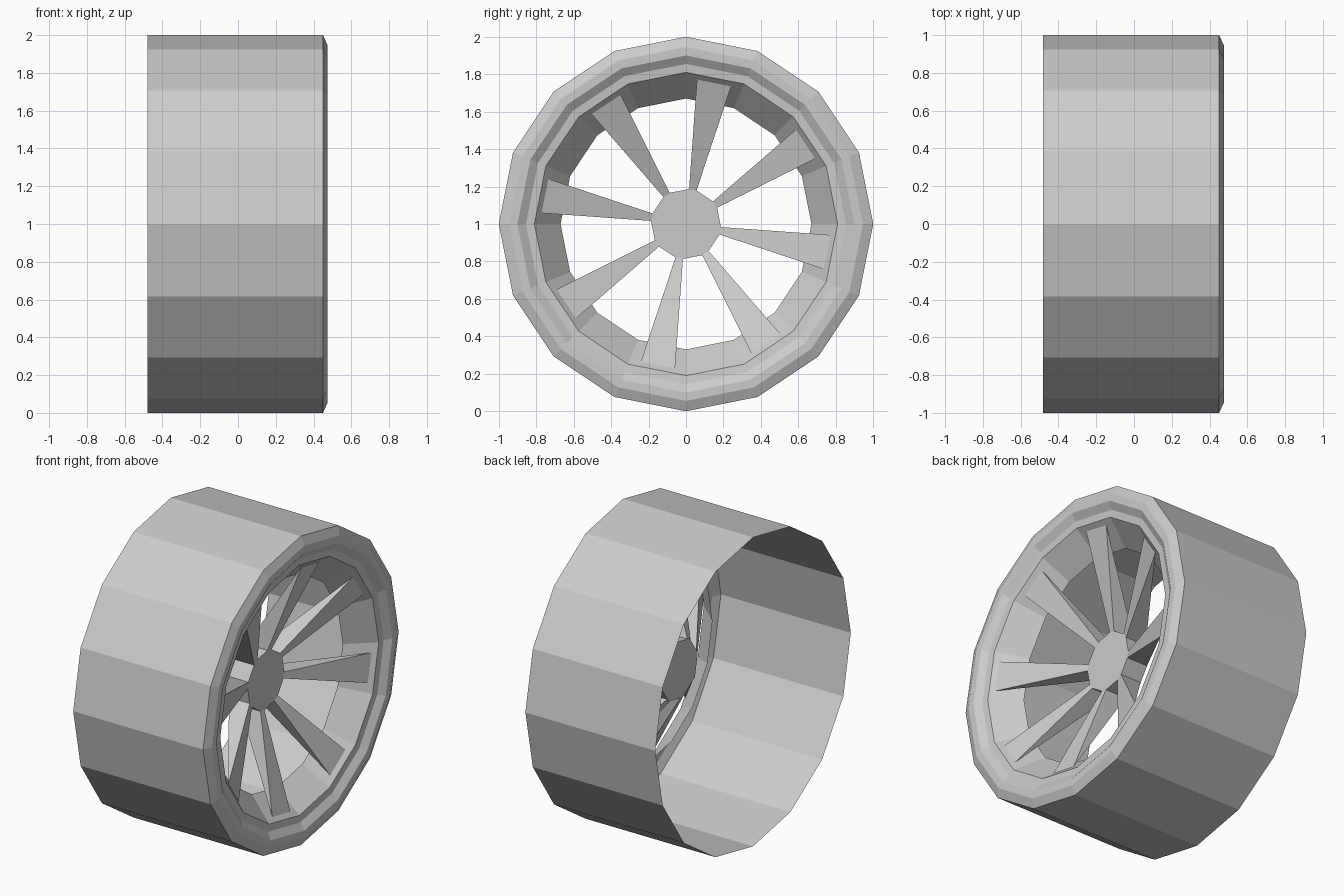
import bpy
from math import cos, sin, pi, radians

if "Cube" in bpy.data.objects:
    bpy.data.objects.remove(bpy.data.objects["Cube"])

AXLE_Z = 1.0


def ring_point(x, r, a, side=0.0):
    """Point at radius r and angle a around the x axle, shifted sideways."""
    return (x, r * cos(a) - side * sin(a), AXLE_Z + r * sin(a) + side * cos(a))


def make_object(name, verts, faces):
    mesh = bpy.data.meshes.new(name)
    mesh.from_pydata(verts, [], faces)
    mesh.update()
    obj = bpy.data.objects.new(name, mesh)
    bpy.context.collection.objects.link(obj)
    return obj


def lathe(name, profile, sides, start=0.0, capped=False):
    """Revolve an (x, radius) profile around the axle."""
    verts = [ring_point(x, r, start + 2 * pi * i / sides)
             for x, r in profile for i in range(sides)]
    faces = []
    for k in range(len(profile) - 1):
        for i in range(sides):
            j = (i + 1) % sides
            a, b = k * sides, (k + 1) * sides
            faces.append((a + i, a + j, b + j, b + i))
    if capped:
        last = (len(profile) - 1) * sides
        faces.append(tuple(reversed(range(sides))))
        faces.append(tuple(range(last, last + sides)))
    return make_object(name, verts, faces)


# Tyre: open-backed tread with a bevelled front wall
lathe("tyre", [(-0.48, 1.0), (0.45, 1.0), (0.475, 0.945),
               (0.475, 0.90)], 16)

# Rim: front lip and tapering barrel
lathe("rim", [(0.475, 0.90), (0.445, 0.855), (0.44, 0.81),
              (0.28, 0.67)], 16)

# Hub: eight-sided block whose corners meet the spokes
SPOKE_START = radians(-11.25)
lathe("hub", [(0.05, 0.195), (0.20, 0.195)], 8, SPOKE_START, capped=True)

# Spokes: deep and narrow at the hub, wide and thin at the rim
for n in range(8):
    a = SPOKE_START + n * pi / 4
    verts = [ring_point(0.20, 0.185, a, -0.02), ring_point(0.20, 0.185, a, 0.02),
             ring_point(0.05, 0.185, a, -0.02), ring_point(0.05, 0.185, a, 0.02),
             ring_point(0.415, 0.768, a, -0.093), ring_point(0.415, 0.768, a, 0.093)]
    make_object(f"spoke_{n + 1}", verts,
                [(0, 4, 5, 1), (2, 3, 5, 4), (0, 2, 4), (1, 5, 3), (0, 1, 3, 2)])
